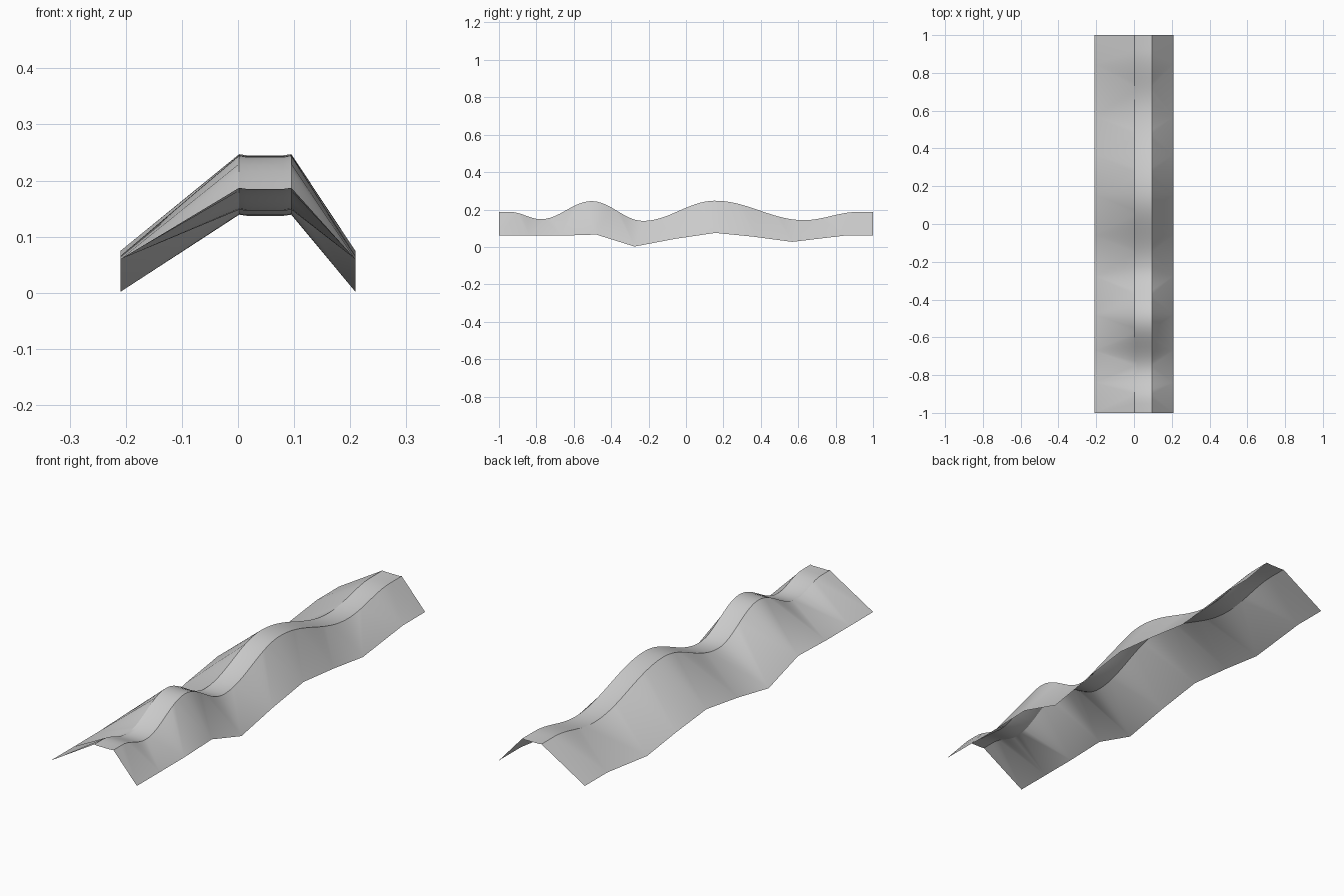
import bpy, bmesh, math

if "Cube" in bpy.data.objects:
    bpy.data.objects.remove(bpy.data.objects["Cube"])

# Crest heights (eased between) and coarse foot heights (straight between)
CREST = [(-1, .187), (-.94, .187), (-.775, .148), (-.505, .245), (-.23, .139),
         (.155, .247), (.63, .143), (.92, .187), (1, .187)]
FOOT = [(-1, .06), (-.84, .06), (-.67, .06), (-.48, .066), (-.275, .002),
        (-.06, .043), (.157, .075), (.366, .054), (.568, .027), (.846, .06), (1, .06)]
STEPS = 80


def crest_z(y):
    for (y0, z0), (y1, z1) in zip(CREST, CREST[1:]):
        if y <= y1:
            t = (y - y0) / (y1 - y0)
            return z0 + (z1 - z0) * (1 - math.cos(math.pi * t)) / 2
    return CREST[-1][1]


bm = bmesh.new()
ys = [-1 + 2 * i / STEPS for i in range(STEPS + 1)]


def face(verts):
    f = bm.faces.new(verts)
    f.smooth = True


# Flat walkway along the crest, with a very shallow middle
rows = [[bm.verts.new((x, y, crest_z(y) - dip)) for y in ys]
        for x, dip in ((.002, 0), (.016, .002), (.081, .002), (.095, 0))]
for a, b in zip(rows, rows[1:]):
    for i in range(STEPS):
        face((a[i], b[i], b[i + 1], a[i + 1]))


# Side slopes: zip the fine crest edge to the coarse foot edge with triangle fans
def slope(x, top):
    foot = [bm.verts.new((x, y, z)) for y, z in FOOT]
    j = 0
    for i in range(STEPS + 1):
        while j < len(foot) - 1 and (
                i == STEPS or top[i].co.y >= (foot[j].co.y + foot[j + 1].co.y) / 2):
            face((foot[j], foot[j + 1], top[i]))
            j += 1
        if i < STEPS:
            face((foot[j], top[i], top[i + 1]))


slope(-.209, rows[0])
slope(.209, rows[-1])
bmesh.ops.recalc_face_normals(bm, faces=bm.faces)
top_face = max(bm.faces, key=lambda f: abs(f.normal.z))
if top_face.normal.z < 0:
    bmesh.ops.reverse_faces(bm, faces=bm.faces)

mesh = bpy.data.meshes.new("wavy_ridge")
bm.to_mesh(mesh)
bm.free()
ridge = bpy.data.objects.new("wavy_ridge", mesh)
bpy.context.collection.objects.link(ridge)
bpy.context.view_layer.objects.active = ridge
ridge.select_set(True)
bpy.ops.object.shade_smooth_by_angle(angle=math.radians(30))
